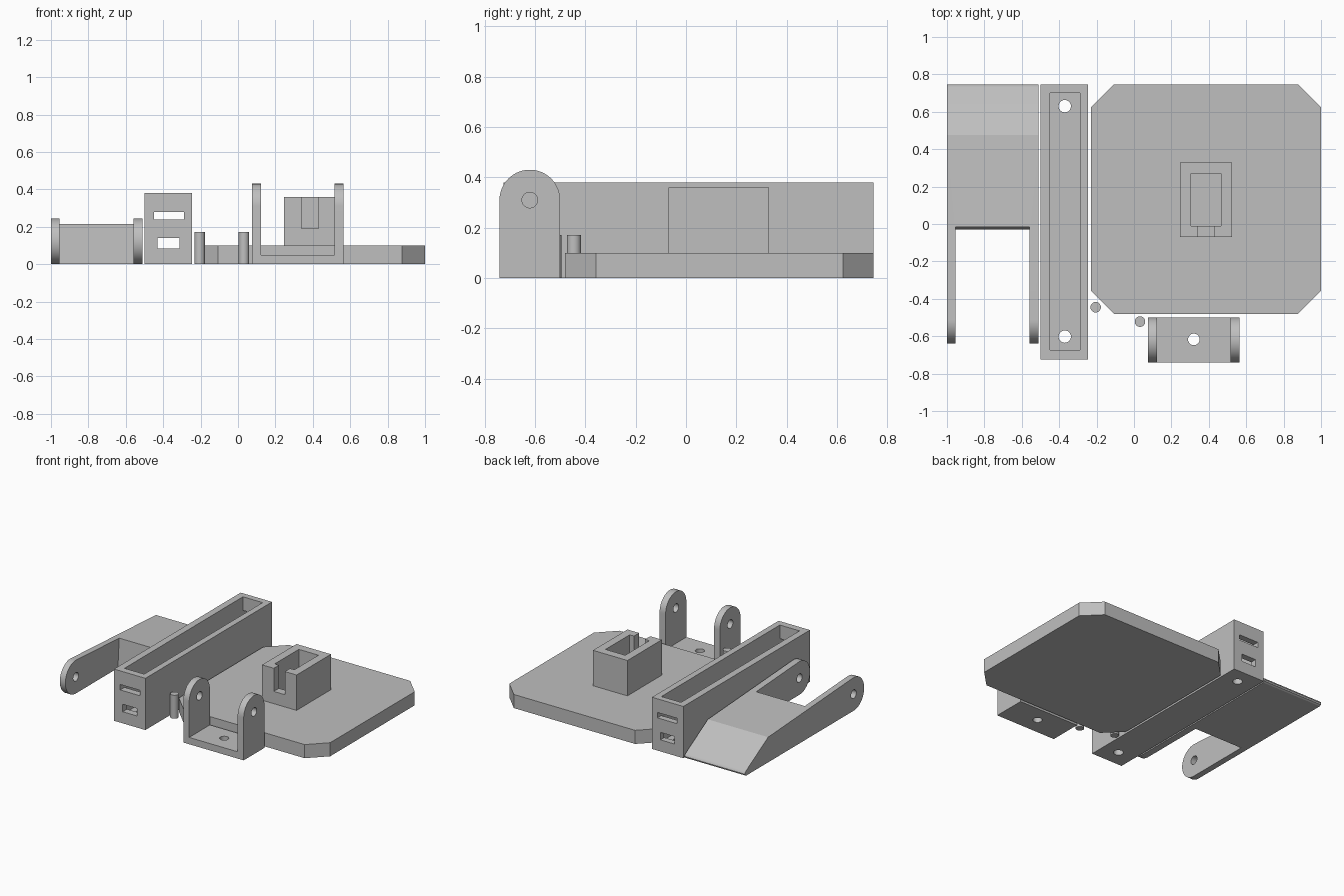
import bpy, bmesh, math
from mathutils import Vector

if "Cube" in bpy.data.objects:
    bpy.data.objects.remove(bpy.data.objects["Cube"])

grey = bpy.data.materials.new("grey plastic")
grey.diffuse_color = (0.52, 0.52, 0.52, 1)
grey.use_nodes = True
grey.node_tree.nodes["Principled BSDF"].inputs["Base Color"].default_value = grey.diffuse_color


def prism(name, pts, axis, lo, hi):
    """Extrude a closed outline along an axis; pts are the other two axes in order."""
    def place(p, d):
        v = list(p)
        v.insert("xyz".index(axis), d)
        return Vector(v)
    bm = bmesh.new()
    a = [bm.verts.new(place(p, lo)) for p in pts]
    b = [bm.verts.new(place(p, hi)) for p in pts]
    bm.faces.new(a)
    bm.faces.new(b)
    n = len(pts)
    for i in range(n):
        bm.faces.new((a[i], a[(i + 1) % n], b[(i + 1) % n], b[i]))
    bmesh.ops.recalc_face_normals(bm, faces=bm.faces)
    me = bpy.data.meshes.new(name)
    bm.to_mesh(me)
    bm.free()
    me.materials.append(grey)
    ob = bpy.data.objects.new(name, me)
    bpy.context.collection.objects.link(ob)
    return ob


def arc(cx, cy, r, a0, a1, n):
    return [(cx + r * math.cos(math.radians(a0 + (a1 - a0) * i / n)),
             cy + r * math.sin(math.radians(a0 + (a1 - a0) * i / n))) for i in range(n + 1)]


def rod(name, axis, cx, cy, r, lo, hi, n=32):
    return prism(name, arc(cx, cy, r, 0, 360, n)[:-1], axis, lo, hi)


def box(name, x0, x1, y0, y1, z0, z1):
    return prism(name, [(x0, y0), (x1, y0), (x1, y1), (x0, y1)], "z", z0, z1)


def cut(ob, *cutters):
    for c in cutters:
        m = ob.modifiers.new("cut", "BOOLEAN")
        m.operation = "DIFFERENCE"
        m.solver = "EXACT"
        m.object = c
        bpy.context.view_layer.objects.active = ob
        bpy.ops.object.modifier_apply(modifier=m.name)
        bpy.data.objects.remove(c)


def smooth(ob):
    bpy.ops.object.select_all(action="DESELECT")
    ob.select_set(True)
    bpy.context.view_layer.objects.active = ob
    bpy.ops.object.shade_smooth_by_angle(angle=math.radians(25))


# Flat plate with clipped corners
x0, x1, y0, y1, c = -0.23, 1.0, -0.48, 0.745, 0.122
prism("base_plate", [(x0 + c, y0), (x1 - c, y0), (x1, y0 + c), (x1, y1 - c),
                     (x1 - c, y1), (x0 + c, y1), (x0, y1 - c), (x0, y0 + c)], "z", 0, 0.1)

# Open socket with a slot in its front wall
socket = box("socket", 0.245, 0.525, -0.07, 0.33, 0.09, 0.36)
cut(socket, box("socket_cavity", 0.305, 0.465, -0.01, 0.27, 0.101, 0.5),
    box("socket_slot", 0.34, 0.43, -0.2, 0.05, 0.19, 0.5))

# Long tray with end slots and screw holes in the floor
tray = box("tray", -0.5, -0.245, -0.725, 0.745, 0, 0.38)
cut(tray, box("tray_cavity", -0.45, -0.29, -0.675, 0.70, 0.05, 0.6),
    box("upper_slot", -0.45, -0.29, -1, 1, 0.24, 0.28),
    box("lower_slot", -0.43, -0.313, -1, 1, 0.085, 0.14),
    rod("back_screw", "z", -0.37, 0.63, 0.033, -0.2, 0.3),
    rod("front_screw", "z", -0.37, -0.602, 0.033, -0.2, 0.3))
smooth(tray)

# U-shaped bracket with rounded ears
profile = [(-0.741, 0), (-0.5, 0)] + arc(-0.6205, 0.31, 0.1205, 0, 180, 32)
bracket = prism("bracket", profile, "x", 0.075, 0.565)
cut(bracket, box("bracket_gap", 0.122, 0.516, -1, 0, 0.05, 1),
    rod("ear_hole", "x", -0.6205, 0.31, 0.031, -0.5, 1),
    rod("floor_hole", "z", 0.32, -0.617, 0.031, -0.2, 0.2))
smooth(bracket)

# Forked lever: wedge body with two round-ended arms
profile = [(0.73, 0), (0.742, 0.006), (0.745, 0.016), (0.74, 0.027), (0.73, 0.036),
           (0.475, 0.185)] + arc(-0.518, 0.122, 0.122, 87, 270, 32)
lever = prism("forked_lever", profile, "x", -1, -0.51)
cut(lever, prism("fork_gap", [(-0.9, -0.1), (-0.037, -0.1), (-0.005, 0.36), (-0.9, 0.36)],
                 "x", -0.955, -0.56),
    rod("pivot_hole", "x", -0.518, 0.122, 0.031, -1.5, -0.3))
smooth(lever)

# Loose pivot pins
for name, px, py in (("left_pin", -0.205, -0.445), ("right_pin", 0.032, -0.522)):
    smooth(rod(name, "z", px, py, 0.028, 0, 0.172))
